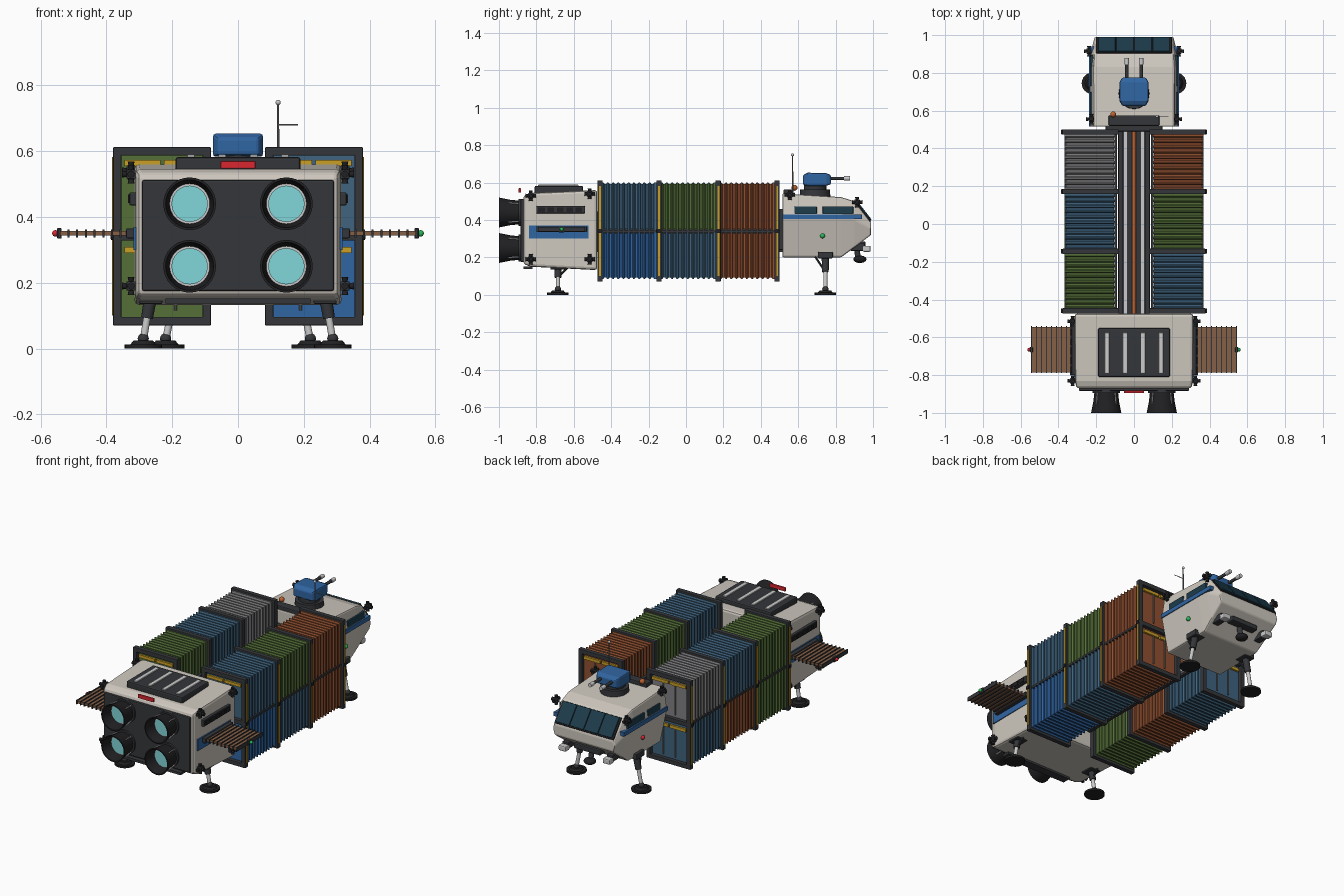
import bpy, bmesh, math
from mathutils import Vector, Matrix

if "Cube" in bpy.data.objects:
    bpy.data.objects.remove(bpy.data.objects["Cube"])

PAL = dict(cream=(.62, .58, .52), dark=(.035, .037, .042), black=(.015, .015, .017),
           steel=(.05, .125, .21), green=(.09, .16, .04), rust=(.28, .08, .03),
           blue=(.03, .13, .36), grey=(.22, .22, .23), yellow=(.6, .35, .02),
           cyan=(.22, .68, .70), glass=(.012, .045, .07), red=(.7, .02, .03),
           lime=(.02, .5, .1), brown=(.24, .115, .06), orange=(.5, .12, .03), metal=(.55, .56, .58))
MATS = {}


def finish(bm, name, color, bevel=0, smooth=False):
    bmesh.ops.recalc_face_normals(bm, faces=bm.faces)
    me = bpy.data.meshes.new(name)
    bm.to_mesh(me)
    bm.free()
    ob = bpy.data.objects.new(name, me)
    bpy.context.collection.objects.link(ob)
    if color not in MATS:
        MATS[color] = bpy.data.materials.new(color)
        MATS[color].diffuse_color = (*PAL[color], 1)
    me.materials.append(MATS[color])
    if bevel:
        m = ob.modifiers.new("bevel", 'BEVEL')
        m.width, m.segments, m.limit_method = bevel, 2, 'ANGLE'
    if smooth:
        bpy.ops.object.select_all(action='DESELECT')
        ob.select_set(True)
        bpy.context.view_layer.objects.active = ob
        bpy.ops.object.shade_smooth_by_angle(angle=math.radians(40))
    return ob


def boxes(name, color, items, bevel=0, rx=0):
    """Each item: x0, x1, y0, y1, z0, z1; rx tilts each box about its centre."""
    bm = bmesh.new()
    for x0, x1, y0, y1, z0, z1 in items:
        M = (Matrix.Translation(((x0+x1)/2, (y0+y1)/2, (z0+z1)/2)) @ Matrix.Rotation(rx, 4, 'X')
             @ Matrix.Diagonal((abs(x1-x0), y1-y0, z1-z0, 1)))
        bmesh.ops.create_cube(bm, size=1, matrix=M)
    return finish(bm, name, color, bevel)


def rods(name, color, items, n=16):
    """Each item: start, end, start radius, end radius."""
    bm = bmesh.new()
    for a, b, r0, r1 in items:
        a, b = Vector(a), Vector(b)
        M = Matrix.Translation((a+b)/2) @ (b-a).to_track_quat('Z', 'Y').to_matrix().to_4x4()
        bmesh.ops.create_cone(bm, cap_ends=True, segments=n, radius1=r0, radius2=r1,
                              depth=(b-a).length, matrix=M)
    return finish(bm, name, color, smooth=True)


def ball(name, color, loc, r):
    bm = bmesh.new()
    bmesh.ops.create_uvsphere(bm, u_segments=12, v_segments=8, radius=r, matrix=Matrix.Translation(loc))
    return finish(bm, name, color, smooth=True)


def loft(name, color, rings, bevel=0, caps=True, smooth=False):
    bm = bmesh.new()
    R = [[bm.verts.new(p) for p in r] for r in rings]
    n = len(R[0])
    for a, b in zip(R, R[1:]):
        for i in range(n):
            bm.faces.new((a[i], a[(i+1) % n], b[(i+1) % n], b[i]))
    if caps:
        bm.faces.new(R[0])
        bm.faces.new(R[-1])
    return finish(bm, name, color, bevel, smooth)


def rect(y, x0, x1, z0, z1):
    return [(x0, y, z0), (x1, y, z0), (x1, y, z1), (x0, y, z1)]


def circle(cx, y, cz, r, n=32):
    return [(cx+r*math.cos(t*math.tau/n), y, cz+r*math.sin(t*math.tau/n)) for t in range(n)]


# Engine block with dark rear plate
loft("engine_block", "cream", [rect(-.87, -.305, .305, .165, .53), rect(-.83, -.312, .312, .15, .545),
                               rect(-.475, -.315, .315, .132, .56)], .014)
boxes("rear_plate", "dark", [(-.292, .292, -.884, -.86, .175, .512)], .006)
boxes("rear_lip", "dark", [(-.22, .22, -.87, -.82, .137, .152)])

# Engine bells
for x in (-.147, .147):
    for z in (.25, .44):
        prof = [(-.875, .06), (-.9, .064), (-.94, .068), (-1, .08), (-1, .073), (-.94, .062), (-.9, .058)]
        loft("engine_bell", "black", [circle(x, y, z, r) for y, r in prof], smooth=True)
        rods("engine_ring", "metal", [((x, -.93, z), (x, -.91, z), .066, .062)], 32)
        rods("engine_glow", "cyan", [((x, -.935, z), (x, -.91, z), .055, .055)], 32)
        rods("bell_collar", "dark", [((x, -.895, z), (x, -.88, z), .073, .073)], 32)
        rods("bell_struts", "metal", [((x+.067*math.cos(a), -.89, z+.067*math.sin(a)),
                                       (x+.074*math.cos(a), -.95, z+.074*math.sin(a)), .004, .004)
                                      for a in (math.pi/4+k*math.pi/2 for k in range(4))], 6)

# Roof radiator and tail light
boxes("radiator", "dark", [(-.19, .19, -.81, -.55, .54, .582)], .008)
boxes("radiator_slats", "metal", [(x-.012, x+.012, -.79, -.575, .575, .589) for x in (-.143, -.048, .048, .143)], .003)
boxes("tail_light", "red", [(-.053, .053, -.895, -.882, .547, .57)], .003)

# Side details and radiator wings
for s, lamp in ((-1, "red"), (1, "lime")):
    boxes("side_stripe", "blue", [(s*.30, s*.318, -.84, -.52, .30, .37)])
    boxes("side_vent", "dark", [(s*.30, s*.33, -.80, -.54, .435, .475)], .004)
    boxes("vent_fins", "black", [(s*.32, s*.335, -.79+i*.05, -.755+i*.05, .442, .468) for i in range(5)])
    boxes("wing_root", "dark", [(s*.30, s*.34, -.80, -.53, .335, .365)], .004)
    boxes("wing_panel", "brown", [(s*(.332+i*.0265), s*(.354+i*.0265), -.785, -.545, .343, .357) for i in range(8)])
    boxes("wing_ribs", "dark", [(s*(.327+i*.0265), s*(.333+i*.0265), -.79, -.54, .338, .362) for i in range(9)])
    boxes("wing_spars", "dark", [(s*.32, s*.545, y-.005, y+.005, .345, .355) for y in (-.74, -.665, -.59)])
    boxes("wing_tip", "dark", [(s*.536, s*.55, -.68, -.65, .334, .366)], .003)
    ball("wing_lamp", lamp, (s*.555, -.665, .35), .01)

# Attitude thrusters
for s in (-1, 1):
    for x, y, z in ((.325, -.515, .54), (.325, -.83, .19), (.325, -.83, .53), (.325, -.515, .19),
                    (.238, .915, .495), (.225, .555, .535)):
        c = Vector((s*x, y, z))
        boxes("thruster_block", "dark", [(c.x-.014, c.x+.014, y-.014, y+.014, z-.014, z+.014)], .003)
        rods("thruster_nozzles", "black",
             [(c, c+Vector(d)*.028, .005, .011) for d in ((s, 0, 0), (0, 1, 0), (0, -1, 0), (0, 0, 1), (0, 0, -1))], 10)

# Cargo spine
boxes("spine_core", "dark", [(-.085, .085, -.48, .52, .26, .41)])
boxes("spine_rails", "metal", [(s*.035, s*.055, -.48, .52, z, z+.03) for s in (-1, 1) for z in (.235, .41)])
boxes("spine_side_rails", "dark", [(s*.062, s*.082, -.48, .52, z, z+.04) for s in (-1, 1) for z in (.23, .405)])
rods("spine_pipe", "orange", [((0, -.48, z), (0, .52, z), .011, .011) for z in (.255, .425)])

# Cargo frames
FY = (-.46, -.145, .172, .487)
for s in (-1, 1):
    for y in FY:
        a, b = y-.014, y+.014
        boxes("cargo_frame", "dark",
              [(s*u, s*(u+.026), a, b, .07, .612) for u in (.082, .354)] +
              [(s*.082, s*.38, a, b, z, z+.026) for z in (.07, .328, .586)], .003)
        boxes("frame_stripe", "yellow", [(s*.375, s*.383, y-.004, y+.006, .1, .582)])
        boxes("frame_clamp", "black", [(s*.37, s*.387, y-.012, y+.012, .33, .352)], .003)
    boxes("cargo_rail", "dark", [(s*u, s*(u+.012), FY[0], FY[3], .334, .346) for u in (.09, .357)])

# Corrugated cargo containers: colours by side, level, then from rear to nose
LOADS = {(-1, 1): ("green", "steel", "grey"), (1, 1): ("steel", "green", "rust"),
         (-1, 0): ("green", "rust", "steel"), (1, 0): ("blue", "steel", "rust")}
for (s, top), colors in LOADS.items():
    z0, z1 = (.345, .6) if top else (.085, .335)
    for i, col in enumerate(colors):
        y0, y1, n = FY[i]+.008, FY[i+1]-.008, 10
        step = (y1-y0-.02)/n
        prof = [(y0, 0), (y0+.01, 0)]
        for k in range(n):
            t = y0+.01+k*step
            prof += [(t+step*.2, .007), (t+step*.55, .007), (t+step*.75, 0), (t+step*.98, 0)]
        prof.append((y1, 0))
        loft("cargo_container", col, [rect(y, s*(.1+d), s*(.368-d), z0+d, z1-d) for y, d in prof])
    for y in (FY[0]-.004, FY[3]+.004):
        boxes("container_label", "yellow", [(s*(.115+k*.12), s*(.225+k*.12), y-.006, y+.006, z1-.045, z1-.027) for k in (0, 1)])
        rods("door_bars", "grey", [((s*x, y, z0+.03), (s*x, y, z1-.03), .004, .004) for x in (.19, .27)], 8)

# Cockpit hull: rings from back to nose
hull = []
for y, zb, zm, zt, wb, wm, wt in ((.515, .2, .41, .542, .19, .235, .215), (.83, .2, .41, .522, .19, .235, .215),
                                  (.9, .253, .405, .5, .195, .232, .21), (.99, .32, .355, .385, .2, .21, .2)):
    hull.append([(-wb, y, zb), (wb, y, zb), (wm, y, zm), (wt, y, zt), (-wt, y, zt), (-wm, y, zm)])
loft("cockpit_hull", "cream", hull, .008)
boxes("cockpit_collar", "dark", [(-.15, .15, .49, .53, .24, .46)], .006)
boxes("roof_collar", "dark", [(-.135, .135, .52, .575, .52, .562)], .006)
tilt = -math.atan2(.115, .09)
boxes("windshield_frame", "black", [(-.2, .2, .878, 1.012, .436, .449)], .003, tilt)
boxes("windshield_panes", "glass", [(x-.045, x+.045, .885, 1.008, .438, .456) for x in (-.144, -.048, .048, .144)], .002, tilt)
for s, lamp in ((-1, "red"), (1, "lime")):
    boxes("cockpit_stripe", "blue", [(s*.21, s*.239, .517, .94, .405, .43)])
    boxes("side_windows", "glass", [(s*.2, s*.234, a, b, .432, .472) for a, b in ((.58, .70), (.73, .895))], .004)
    ball("nav_lamp", lamp, (s*.218, .73, .315), .013)
    boxes("headlight", "metal", [(s*.125, s*.175, .945, .987, .23, .262)], .007)
    boxes("headlight_mount", "dark", [(s*.13, s*.17, .88, .955, .235, .275)], .004)
boxes("chin_bar", "dark", [(-.09, .09, .91, .96, .255, .285)], .006)
bm = bmesh.new()
bmesh.ops.create_uvsphere(bm, u_segments=16, v_segments=10, radius=1,
                          matrix=Matrix.Translation((0, .93, .19)) @ Matrix.Diagonal((.035, .035, .02, 1)))
finish(bm, "chin_sensor", "black", smooth=True)
rods("sensor_mount", "dark", [((0, .92, .195), (0, .91, .27), .015, .015)])

# Roof turret
rods("turret_base", "dark", [((0, .69, .52), (0, .69, .562), .082, .08), ((0, .69, .56), (0, .69, .59), .06, .06)], 24)
loft("turret_body", "blue", [rect(.625, -.062, .062, .588, .64), rect(.65, -.076, .076, .583, .653),
                             rect(.75, -.076, .076, .583, .65), rect(.775, -.065, .065, .59, .64)], .008)
for s in (-1, 1):
    rods("turret_barrel", "dark", [((s*.038, .76, .622), (s*.038, .86, .622), .009, .009)])
    rods("barrel_muzzle", "metal", [((s*.038, .845, .622), (s*.038, .878, .622), .012, .012)])

# Antenna and beacon
rods("antenna", "grey", [((.122, .57, .54), (.122, .57, .745), .004, .003), ((.122, .57, .68), (.183, .57, .68), .002, .002)], 8)
ball("antenna_tip", "metal", (.122, .57, .748), .008)
ball("beacon", "orange", (-.11, .58, .572), .016)

# Landing legs
for s in (-1, 1):
    for x, xt, y, zt, d in ((.288, .265, -.685, .16, 1), (.22, .18, .745, .22, -1)):
        rods("landing_foot", "black", [((s*x, y, 0), (s*x, y, .012), .057, .057),
                                       ((s*x, y, .011), (s*x, y, .024), .04, .03)], 24)
        ball("leg_ankle", "dark", (s*x, y, .03), .017)
        p, q = Vector((s*x, y, .025)), Vector((s*xt, y, zt))
        rods("leg_strut", "metal", [(p, p.lerp(q, .6), .011, .011)])
        rods("leg_housing", "dark", [(p.lerp(q, .5), q, .018, .02)])
        rods("leg_brace", "dark", [(p.lerp(q, .5), (s*xt, y+d*.065, zt), .006, .006)], 8)
        boxes("leg_mount", "dark", [(s*xt-.035, s*xt+.035, y-.04, y+.04, zt-.025, zt+.01)], .005)

for m in bpy.data.materials:
    if m.users and not m.is_grease_pencil:
        m.use_nodes = True
        m.node_tree.nodes["Principled BSDF"].inputs["Base Color"].default_value = m.diffuse_color
